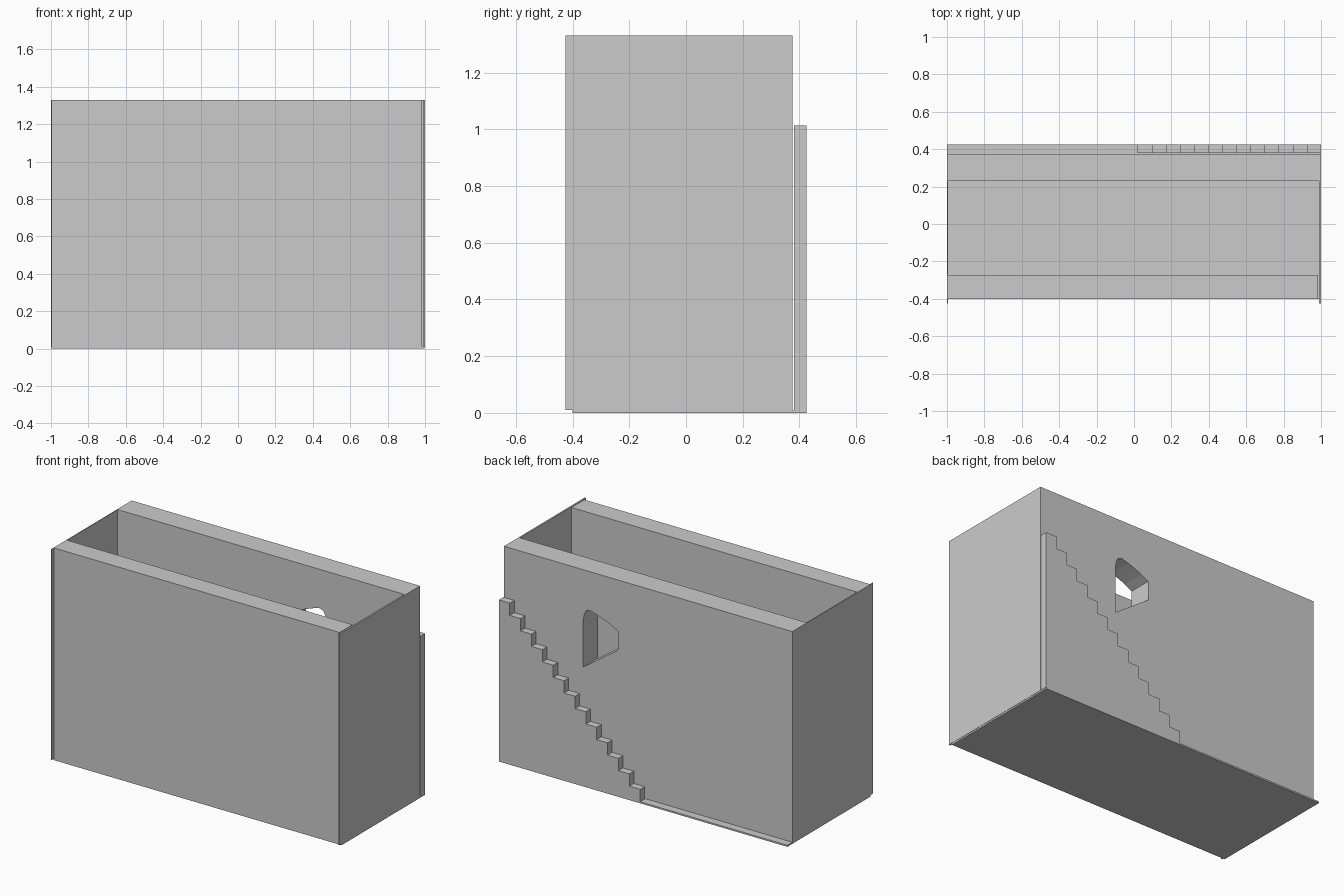
import bpy, bmesh

if "Cube" in bpy.data.objects:
    bpy.data.objects.remove(bpy.data.objects["Cube"])


def prism(name, outline, y0, y1):
    """Extrude an x-z outline along y."""
    bm = bmesh.new()
    near = [bm.verts.new((x, y0, z)) for x, z in outline]
    far = [bm.verts.new((x, y1, z)) for x, z in outline]
    n = len(outline)
    bm.faces.new(near)
    bm.faces.new(far[::-1])
    for i in range(n):
        j = (i + 1) % n
        bm.faces.new((near[j], near[i], far[i], far[j]))
    bmesh.ops.recalc_face_normals(bm, faces=bm.faces)
    mesh = bpy.data.meshes.new(name)
    bm.to_mesh(mesh)
    bm.free()
    ob = bpy.data.objects.new(name, mesh)
    bpy.context.collection.objects.link(ob)
    return ob


def box(name, x0, x1, y0, y1, z0, z1):
    return prism(name, [(x0, z0), (x1, z0), (x1, z1), (x0, z1)], y0, y1)


BASE, TOP = 0.01, 1.33

# Floor slab
box("floor", -1, 0.998, -0.4, 0.425, 0, BASE)

# Long thick walls
box("front_wall", -0.995, 0.985, -0.4, -0.272, BASE, TOP)
back = box("back_wall", -0.995, 0.99, 0.23, 0.375, BASE, TOP)

# Thin end walls
box("left_end_wall", -1, -0.995, -0.425, 0.375, BASE, TOP)
box("right_end_wall", 0.99, 1, -0.425, 0.375, BASE, TOP)

# Lopsided arched window with a sloping sill, cut through the back wall
window = [(0.45, 0.72), (0.45, 1.015), (0.444, 1.05), (0.43, 1.078), (0.405, 1.086),
          (0.36, 1.074), (0.31, 1.056), (0.26, 1.036), (0.21, 1.01), (0.21, 0.89)]
cutter = prism("window_cutter", window, 0.15, 0.45)
cutter.hide_render = True
cutter.hide_viewport = True
cut = back.modifiers.new("window", "BOOLEAN")
cut.operation = "DIFFERENCE"
cut.solver = "EXACT"
cut.object = cutter

# Staircase against the back wall, rising towards +x
STEPS, X0, X1, RISE_TOP = 13, 0.02, 1.0, 1.013
run = (X1 - X0) / STEPS
rise = (RISE_TOP - BASE) / STEPS
profile = [(X1, BASE), (X0, BASE)]
for i in range(STEPS):
    z = BASE + (i + 1) * rise
    profile += [(X0 + i * run, z), (X0 + (i + 1) * run, z)]
prism("staircase", profile, 0.38, 0.425)
